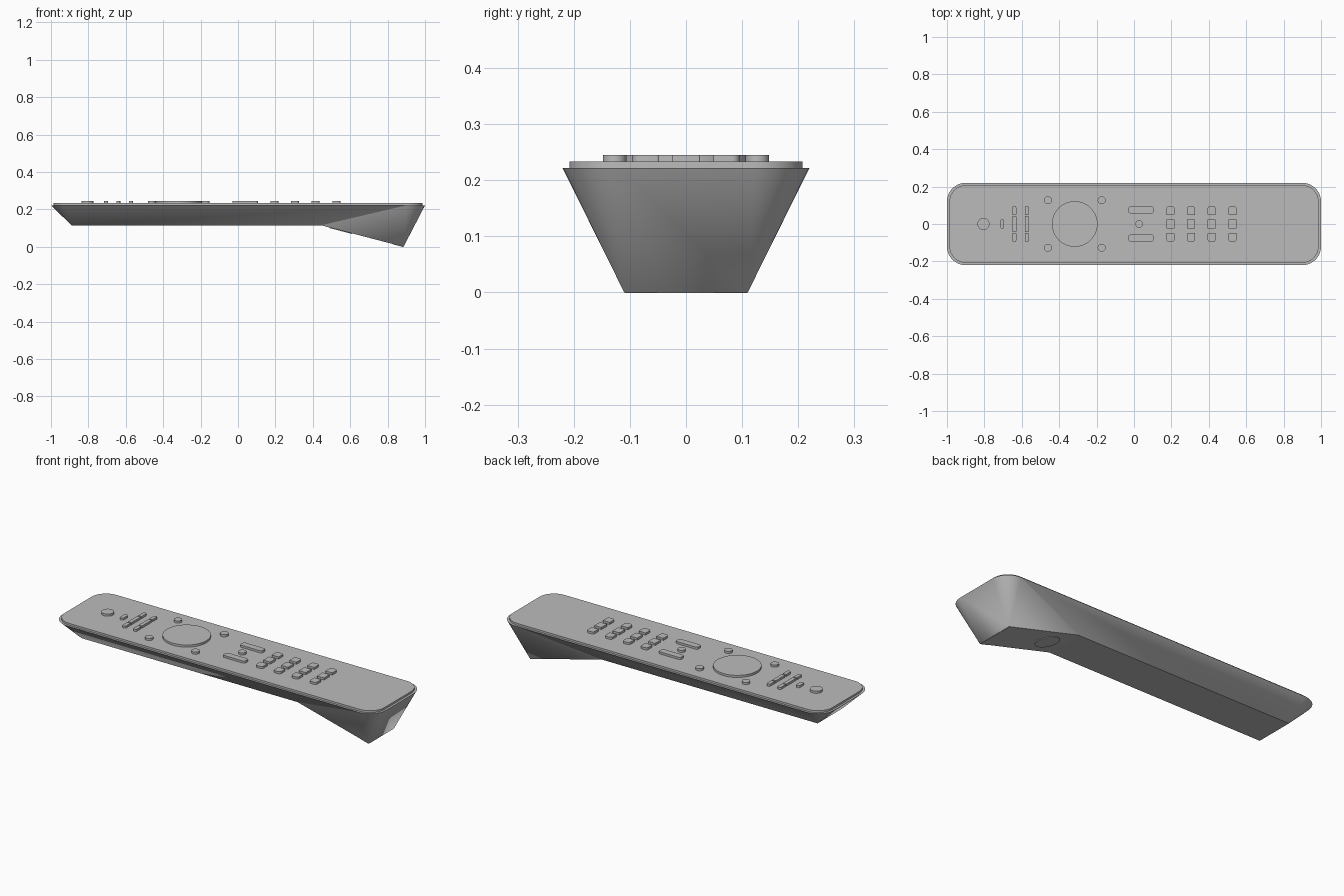
import bpy, bmesh, math
from mathutils import Matrix, Vector

if "Cube" in bpy.data.objects:
    bpy.data.objects.remove(bpy.data.objects["Cube"])

grey = bpy.data.materials.new("warm_grey")
grey.use_nodes = True
COLOR = (0.5, 0.5, 0.5, 1)
grey.diffuse_color = COLOR
grey.node_tree.nodes["Principled BSDF"].inputs["Base Color"].default_value = COLOR

LID_Z, RIM_Z, BUTTON_Z = 0.233, 0.222, 0.245


def finish(name, bm, smooth=25):
    bmesh.ops.recalc_face_normals(bm, faces=bm.faces)
    mesh = bpy.data.meshes.new(name)
    bm.to_mesh(mesh)
    bm.free()
    mesh.materials.append(grey)
    obj = bpy.data.objects.new(name, mesh)
    bpy.context.collection.objects.link(obj)
    bpy.ops.object.select_all(action='DESELECT')
    obj.select_set(True)
    bpy.context.view_layer.objects.active = obj
    if smooth:
        bpy.ops.object.shade_smooth_by_angle(angle=math.radians(smooth))
    return obj


def outline(w, h, radii, steps=8):
    """Rounded rectangle; radii run +x+y, -x+y, -x-y, +x-y."""
    pts = []
    signs = ((1, 1), (-1, 1), (-1, -1), (1, -1))
    for i, ((sx, sy), r) in enumerate(zip(signs, radii)):
        cx, cy = sx * (w / 2 - r), sy * (h / 2 - r)
        for k in range(steps + 1 if r else 1):
            a = math.pi / 2 * (i + k / steps)
            pts.append((cx + r * math.cos(a), cy + r * math.sin(a)))
    return pts


def slab(name, x, y, w, h, z0, z1, radii, steps=8):
    bm = bmesh.new()
    face = bm.faces.new([bm.verts.new((x + px, y + py, z0))
                         for px, py in outline(w, h, radii, steps)])
    top = bmesh.ops.extrude_face_region(bm, geom=[face], use_keep_orig=True)["geom"]
    for v in top:
        if isinstance(v, bmesh.types.BMVert):
            v.co.z = z1
    bmesh.ops.remove_doubles(bm, verts=bm.verts, dist=1e-5)
    return finish(name, bm)


def button(name, x, y, w, h, radii):
    return slab(name, x, y, w, h, LID_Z - 0.004, BUTTON_Z, radii)


def round_button(name, x, y, r):
    bm = bmesh.new()
    bmesh.ops.create_cone(bm, cap_ends=True, segments=48, radius1=r, radius2=r,
                          depth=BUTTON_Z - LID_Z + 0.004)
    bmesh.ops.translate(bm, verts=bm.verts, vec=(x, y, (BUTTON_Z + LID_Z - 0.004) / 2))
    return finish(name, bm)


# Tapered body: rounded rim fanning down to a narrow keel that drops at one end
bm = bmesh.new()
STEPS = 10
rim = [bm.verts.new((x, y, RIM_Z)) for x, y in outline(2, 0.44, [0.1] * 4, STEPS)]
keel = {}
for s in (1, -1):
    keel["tail", s] = bm.verts.new((-0.89, 0.11 * s, 0.115))
    keel["knee", s] = bm.verts.new((0.445, 0.11 * s, 0.115))
    keel["foot", s] = bm.verts.new((0.885, 0.11 * s, 0))
arcs = [rim[i * (STEPS + 1):(i + 1) * (STEPS + 1)] for i in range(4)]
tips = (("foot", 1), ("tail", 1), ("tail", -1), ("foot", -1))
for arc, tip in zip(arcs, tips):
    for a, b in zip(arc, arc[1:]):
        bm.faces.new((a, b, keel[tip]))
for s, front, rear in ((1, arcs[0][-1], arcs[1][0]), (-1, arcs[3][0], arcs[2][-1])):
    bm.faces.new((front, rear, keel["tail", s], keel["knee", s]))
    bm.faces.new((front, keel["knee", s], keel["foot", s]))
bm.faces.new((arcs[1][-1], arcs[2][0], keel["tail", -1], keel["tail", 1]))
bm.faces.new((arcs[3][-1], arcs[0][0], keel["foot", 1], keel["foot", -1]))
for a, b in (("tail", "knee"), ("knee", "foot")):
    bm.faces.new((keel[a, 1], keel[a, -1], keel[b, -1], keel[b, 1]))
bm.faces.new(rim)
finish("body", bm, 12)

# Faceplate
slab("faceplate", 0, 0, 1.975, 0.416, RIM_Z - 0.002, LID_Z, [0.09] * 4, 10)

# Round badge on the sloping underside
slope = math.atan2(0.115, 0.44)
bm = bmesh.new()
bmesh.ops.create_cone(bm, cap_ends=True, segments=48, radius1=0.063, radius2=0.063,
                      depth=0.006)
bm.transform(Matrix.Translation((0.55, 0, 0.0875)) @ Matrix.Rotation(slope, 4, 'Y'))
finish("underside_disc", bm)

# Seam strip across the foot
bm = bmesh.new()
bmesh.ops.create_cube(bm, size=1)
bm.transform(Matrix.Translation((0.856, 0, 0.0076)) @ Matrix.Rotation(slope, 4, 'Y')
             @ Matrix.Diagonal((0.055, 0.218, 0.003, 1)))
finish("foot_strip", bm, 0)

# Round buttons
round_button("power_button", -0.805, 0, 0.032)
round_button("navigation_disc", -0.317, 0, 0.122)
round_button("mute_button", 0.027, 0, 0.02)
for x in (-0.46, -0.173):
    for y in (0.127, -0.127):
        round_button("corner_button", x, y, 0.021)

# Pill buttons
button("small_pill", -0.705, 0, 0.022, 0.05, [0.011] * 4)
for y in (0.075, -0.075):
    button("rocker_button", 0.038, y, 0.136, 0.037, [0.012] * 4)


# Columns of three keys, the end keys rounded on their outer side
def key_column(name, x, w, mid, r):
    button(name + "_middle", x, 0, w, mid, [0.003] * 4)
    button(name + "_upper", x, 0.0725, w, 0.047, [r, r, 0.003, 0.003])
    button(name + "_lower", x, -0.0725, w, 0.047, [0.003, 0.003, r, r])


for x in (-0.64, -0.573):
    key_column("media_key", x, 0.021, 0.085, 0.009)
for x in (0.195, 0.305, 0.415, 0.527):
    key_column("number_key", x, 0.043, 0.05, 0.014)
